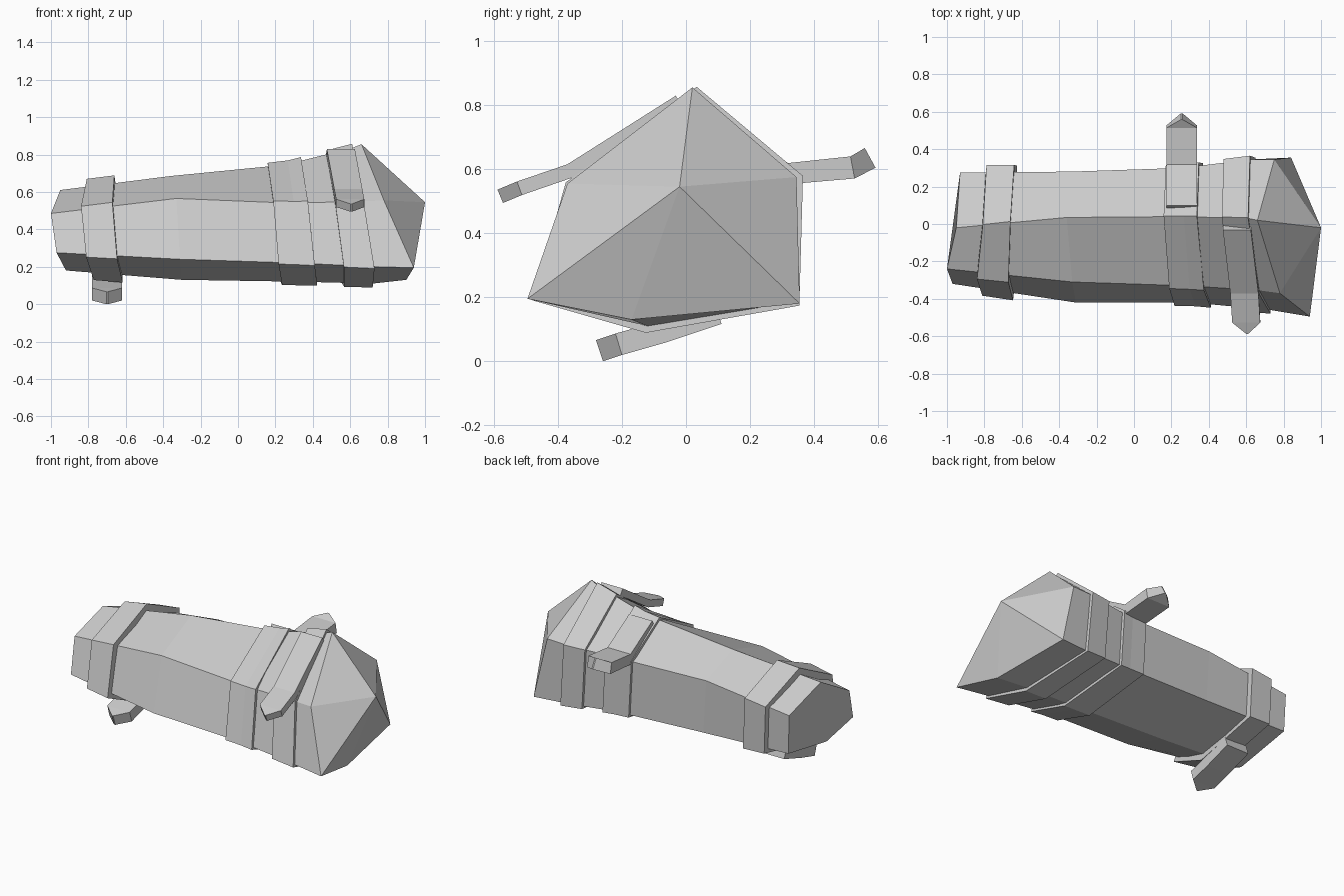
import bpy
import bmesh
from mathutils import Vector

cube = bpy.data.objects.get("Cube")
if cube:
    bpy.data.objects.remove(cube, do_unlink=True)

# One plain grey for every part
grey = bpy.data.materials.new("plain grey")
grey.use_nodes = True
colour = (0.6, 0.6, 0.6, 1)
grey.diffuse_color = colour
grey.node_tree.nodes["Principled BSDF"].inputs["Base Color"].default_value = colour

# Six-sided cross-sections of the roll, listed from its flat end to its pointed end.
# Corner order: ridge, back upper, back lower, keel, front lower, front upper
SECTIONS = [[Vector(p) for p in ring] for ring in (
    ((-.95, -.02, .61), (-.93, .275, .5), (-.92, .27, .25),
     (-.92, -.12, .18), (-.97, -.32, .275), (-1, -.24, .485)),
    ((-.36, .035, .685), (-.34, .28, .57), (-.32, .28, .23),
     (-.3, -.1, .13), (-.31, -.42, .24), (-.33, -.31, .565)),
    ((.25, .04, .745), (.26, .3, .56), (.28, .3, .21),
     (.33, -.12, .12), (.31, -.42, .22), (.28, -.33, .54)),
    ((.61, .03, .835), (.62, .345, .57), (.65, .335, .185),
     (.72, -.12, .11), (.73, -.46, .2), (.67, -.355, .55)),
    ((.66, .02, .855), (.75, .345, .575), (.84, .355, .18),
     (.9, -.17, .13), (.94, -.495, .195), (.78, -.37, .555)),
)]
APEX = Vector((1, -.02, .545))


def section(t, grow=0):
    """Cross-section at position t along the roll, pushed outward by grow."""
    i = min(int(t), len(SECTIONS) - 2)
    ring = [a.lerp(b, t - i) for a, b in zip(SECTIONS[i], SECTIONS[i + 1])]
    centre = sum(ring, Vector()) / len(ring)
    out = []
    for p in ring:
        d = p - centre
        d.x = 0
        out.append(p + d.normalized() * grow)
    return out


def loft(name, rings, apex=None):
    """Skin a row of rings, closing the ends flat or with a point."""
    bm = bmesh.new()
    rows = [[bm.verts.new(p) for p in ring] for ring in rings]
    n = len(rows[0])
    for a, b in zip(rows, rows[1:]):
        for i in range(n):
            j = (i + 1) % n
            bm.faces.new((a[i], a[j], b[j], b[i]))
    bm.faces.new(rows[0])
    if apex:
        tip = bm.verts.new(apex)
        for i in range(n):
            bm.faces.new((rows[-1][i], rows[-1][(i + 1) % n], tip))
    else:
        bm.faces.new(rows[-1])
    bmesh.ops.recalc_face_normals(bm, faces=bm.faces)
    mesh = bpy.data.meshes.new(name)
    bm.to_mesh(mesh)
    bm.free()
    mesh.materials.append(grey)
    obj = bpy.data.objects.new(name, mesh)
    bpy.context.collection.objects.link(obj)
    return obj


def strap(name, path, width, thick):
    """Flat strap end following (x, y, z) points, ending in a point."""
    pts = [Vector(p) for p in path]
    rings = []
    for i, p in enumerate(pts):
        along = pts[min(i + 1, len(pts) - 1)] - pts[max(i - 1, 0)]
        along.x = 0
        up = Vector((1, 0, 0)).cross(along).normalized() * thick / 2
        half = width / 2 if i < len(pts) - 1 else width / 40
        side = Vector((half, 0, 0))
        rings.append([p - side - up, p + side - up, p + side + up, p - side + up])
    return loft(name, rings)


# Main roll with its pointed end
loft("roll", [section(t) for t in range(len(SECTIONS))], APEX)

# Bands wrapped round the roll
for name, start, end, grow in (("end_band", .24, .49, .042),
                               ("middle_band", 1.85, 2.24, .02),
                               ("neck_band", 2.61, 3, .022)):
    loft(name, [section(start, grow), section((start + end) / 2, grow),
                section(end, grow)] if int(start) != int(end) - 0 and end < 3 and start > 1
         else [section(start, grow), section(end, grow)])

# Loose strap ends, one for each band
strap("front_strap", ((.55, -.02, .81), (.59, -.36, .595), (.6, -.52, .54),
                      (.605, -.58, .515)), .15, .045)
strap("back_strap", ((.255, .08, .72), (.255, .31, .585), (.255, .52, .605),
                     (.255, .575, .635)), .165, .07)
strap("bottom_strap", ((-.7, .1, .15), (-.7, -.08, .09), (-.7, -.21, .053),
                       (-.7, -.27, .033)), .16, .07)
